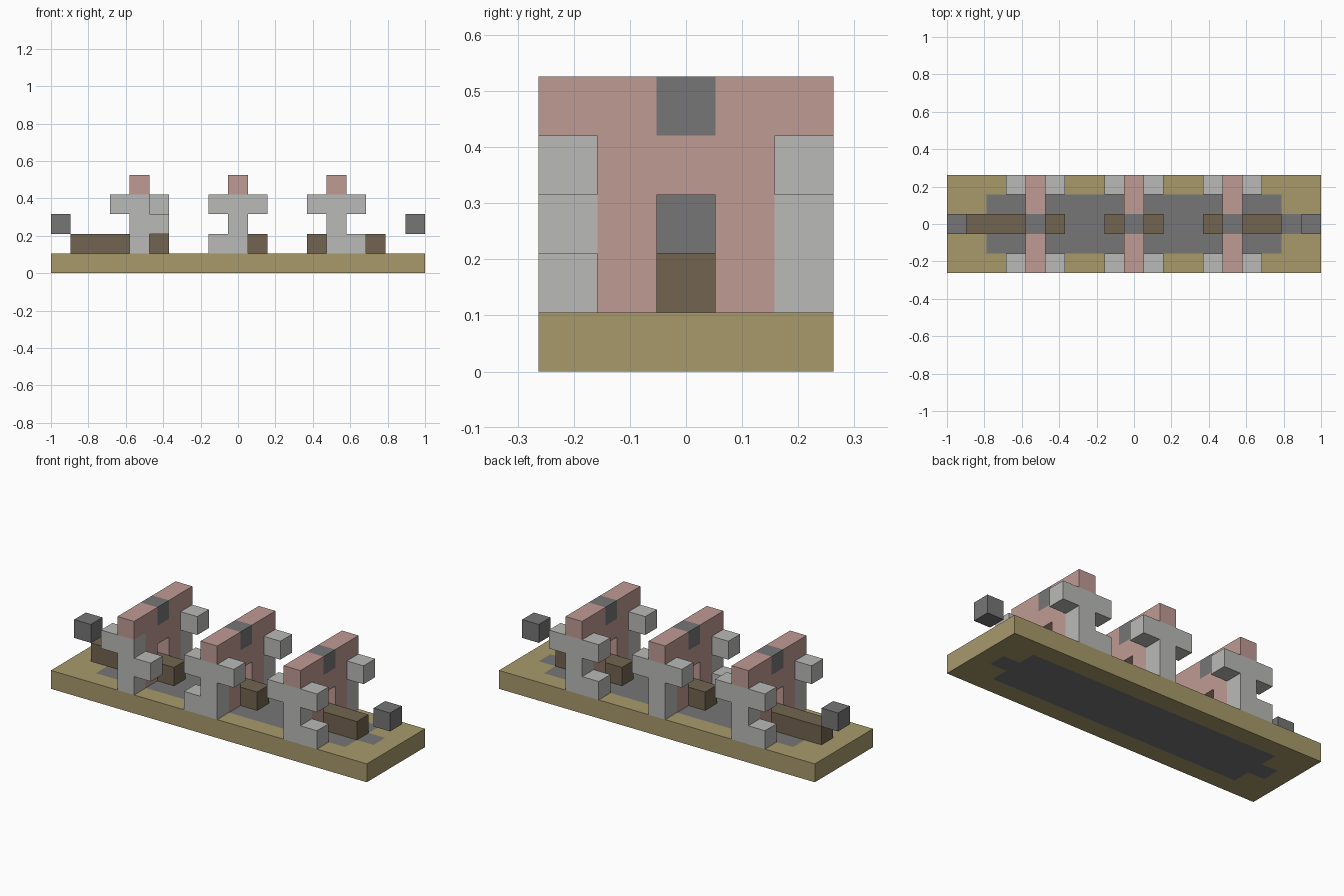
import bpy, bmesh
from mathutils import Vector

old = bpy.data.objects.get("Cube")
if old:
    bpy.data.objects.remove(old, do_unlink=True)

U = 2 / 19                      # one block
ORIGIN = Vector((-1, -2.5 * U, 0))


def material(name, rgb):
    m = bpy.data.materials.new(name)
    m.use_nodes = True
    colour = (*rgb, 1)
    m.diffuse_color = colour
    bsdf = next(n for n in m.node_tree.nodes if n.type == 'BSDF_PRINCIPLED')
    bsdf.inputs["Base Color"].default_value = colour
    bsdf.inputs["Roughness"].default_value = 0.9
    return m


PINK = material("dusty pink", (.527, .328, .296))
GREY = material("light grey", (.491, .497, .479))
DARK = material("dark grey", (.181, .181, .181))
BROWN = material("brown", (.171, .130, .080))
KHAKI = material("khaki", (.392, .323, .150))


def block(name, mat, start, size=(1, 1, 1)):
    """Box given by its first block and its size, both counted in blocks."""
    bm = bmesh.new()
    bmesh.ops.create_cube(bm, size=1)
    for v in bm.verts:
        v.co = ORIGIN + U * Vector([s + n * (c + .5) for s, n, c in zip(start, size, v.co)])
    mesh = bpy.data.meshes.new(name)
    bm.to_mesh(mesh)
    bm.free()
    mesh.materials.append(mat)
    ob = bpy.data.objects.new(name, mesh)
    bpy.context.collection.objects.link(ob)
    return ob


# Base slab, with a dark patch cut into its top and underside
base = block("base", KHAKI, (0, 0, 0), (19, 5, 1))
base.data.materials.append(DARK)
bm = bmesh.new()
bm.from_mesh(base.data)
cuts = [((i, 0, 0), (1, 0, 0)) for i in (1, 2, 17, 18)]
cuts += [((0, j, 0), (0, 1, 0)) for j in (1, 2, 3, 4)]
for co, normal in cuts:
    bmesh.ops.bisect_plane(bm, geom=bm.verts[:] + bm.edges[:] + bm.faces[:],
                           plane_co=ORIGIN + U * Vector(co), plane_no=normal)
for f in bm.faces:
    c = f.calc_center_median() / U
    wide = abs(c.x) < 7.5 and abs(c.y) < 1.5
    tip = abs(c.x) < 8.5 and abs(c.y) < .5
    f.material_index = int(abs(f.normal.z) > .5 and (wide or tip))
bm.to_mesh(base.data)
bm.free()

# Three upright walls with a window, grey end posts and a dark crown
for label, x in (("right", 4), ("middle", 9), ("left", 14)):
    for side, y, inner in (("front", 0, 1), ("back", 4, 3)):
        block(f"{label}_{side}_post", GREY, (x, y, 1), (1, 1, 3))
        block(f"{label}_{side}_pier", PINK, (x, inner, 1), (1, 1, 3))
        block(f"{label}_{side}_cap", PINK, (x, min(y, inner), 4), (1, 2, 1))
    block(f"{label}_lintel", PINK, (x, 2, 3))
    block(f"{label}_crown", DARK, (x, 2, 4))

# Arms and feet beside the posts: (column, height)
limbs = {
    "front": (0, [(3, 3), (5, 2), (8, 3), (10, 3), (8, 1), (13, 3), (15, 3), (15, 1)]),
    "back": (4, [(3, 3), (5, 3), (3, 1), (8, 3), (10, 3), (13, 3), (15, 3), (13, 1)]),
}
for side, (y, cells) in limbs.items():
    for x, z in cells:
        block(f"{side}_{'foot' if z == 1 else 'arm'}", GREY, (x, y, z))

# Brown beams running through the foot of each wall
for label, x, length in (("right", 1, 5), ("middle", 8, 3), ("left", 13, 4)):
    block(f"{label}_beam", BROWN, (x, 2, 1), (length, 1, 1))

# Floating end cubes
for label, x in (("right", 0), ("left", 18)):
    block(f"{label}_end_cube", DARK, (x, 2, 2))
